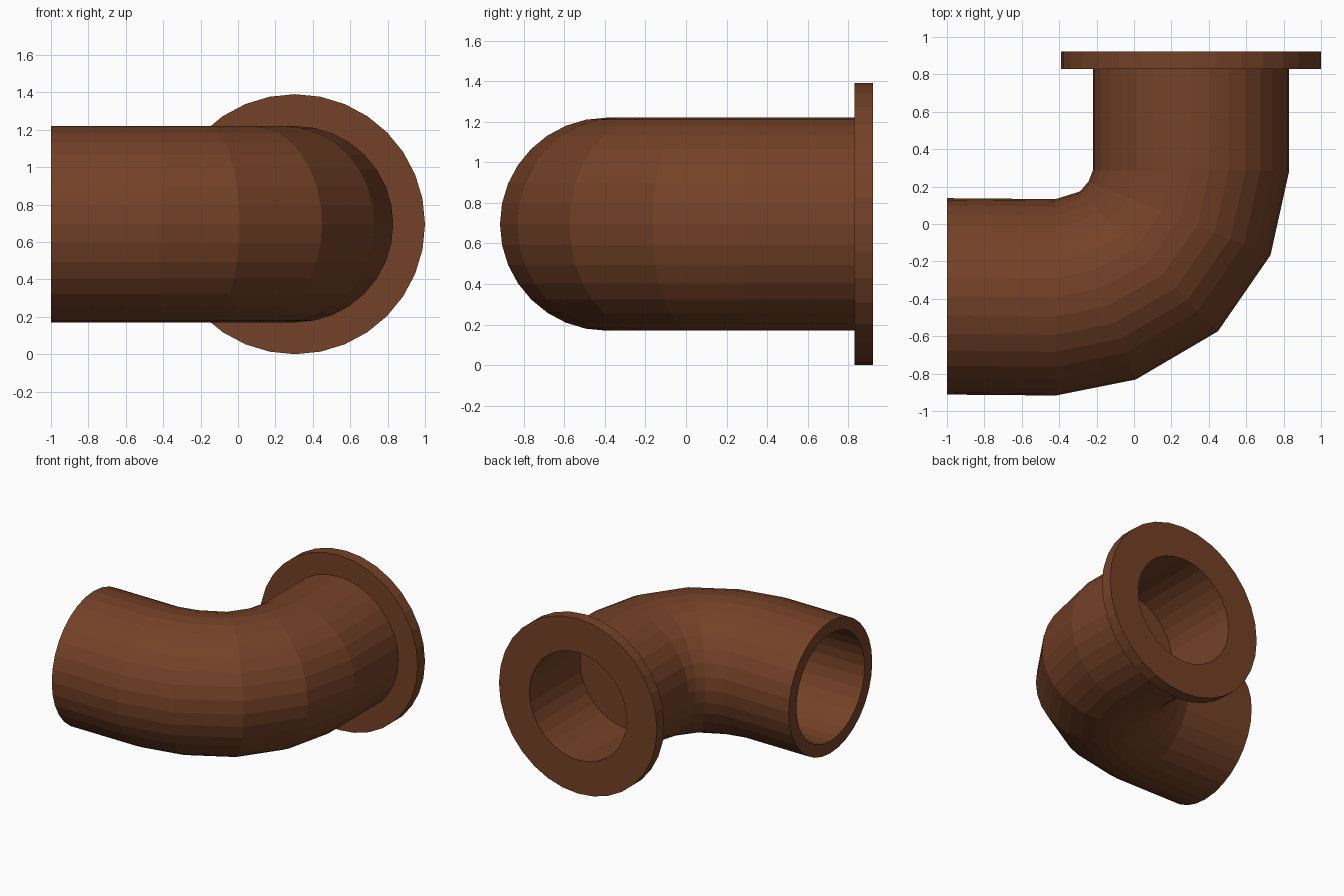
import bpy, bmesh
from math import sin, cos, pi, radians

cube = bpy.data.objects.get("Cube")
if cube:
    bpy.data.objects.remove(cube, do_unlink=True)

SIDES = 32
AXIS_Z = 0.695          # height of the pipe axis
PIPE_R, BORE_R, FLANGE_R = 0.525, 0.428, 0.695

brown = bpy.data.materials.new("rust brown")
brown.use_nodes = True
color = (0.175, 0.053, 0.02, 1)
brown.diffuse_color = color
brown.node_tree.nodes["Principled BSDF"].inputs["Base Color"].default_value = color


def loft(name, rings, closed=False):
    """Skin circular rings given as (x, y, heading in degrees, radius)."""
    bm = bmesh.new()
    loops = []
    for x, y, heading, r in rings:
        a = radians(heading)
        loop = []
        for i in range(SIDES):
            t = 2 * pi * i / SIDES
            side = r * cos(t)
            loop.append(bm.verts.new((x + side * sin(a), y - side * cos(a),
                                      AXIS_Z + r * sin(t))))
        loops.append(loop)
    pairs = list(zip(loops, loops[1:]))
    if closed:
        pairs.append((loops[-1], loops[0]))
    else:
        bm.faces.new(loops[0])
        bm.faces.new(loops[-1])
    for p, q in pairs:
        for i in range(SIDES):
            j = (i + 1) % SIDES
            bm.faces.new((p[i], p[j], q[j], q[i]))
    bmesh.ops.recalc_face_normals(bm, faces=bm.faces[:])
    mesh = bpy.data.meshes.new(name)
    bm.to_mesh(mesh)
    bm.free()
    mesh.materials.append(brown)
    obj = bpy.data.objects.new(name, mesh)
    bpy.context.collection.objects.link(obj)
    return obj


# Elbow pipe: blind bore, open end, outer bend, second end, blind bore
bend = [(-1, -0.387, 0), (-0.42, -0.392, 0), (-0.175, -0.34, 20.5),
        (0.08, -0.2, 44.6), (0.243, 0.03, 68), (0.305, 0.285, 90),
        (0.305, 0.83, 90)]
inner = [(*bend[i], BORE_R) for i in (1, 0, -1, -2)]
loft("elbow_pipe", inner[:2] + [(*p, PIPE_R) for p in bend] + inner[2:])

# Flange ring at the back end
front, back = 0.83, 0.922
loft("flange", [(0.305, front, 90, BORE_R), (0.305, front, 90, FLANGE_R),
                (0.305, back, 90, FLANGE_R), (0.305, back, 90, BORE_R)], closed=True)
